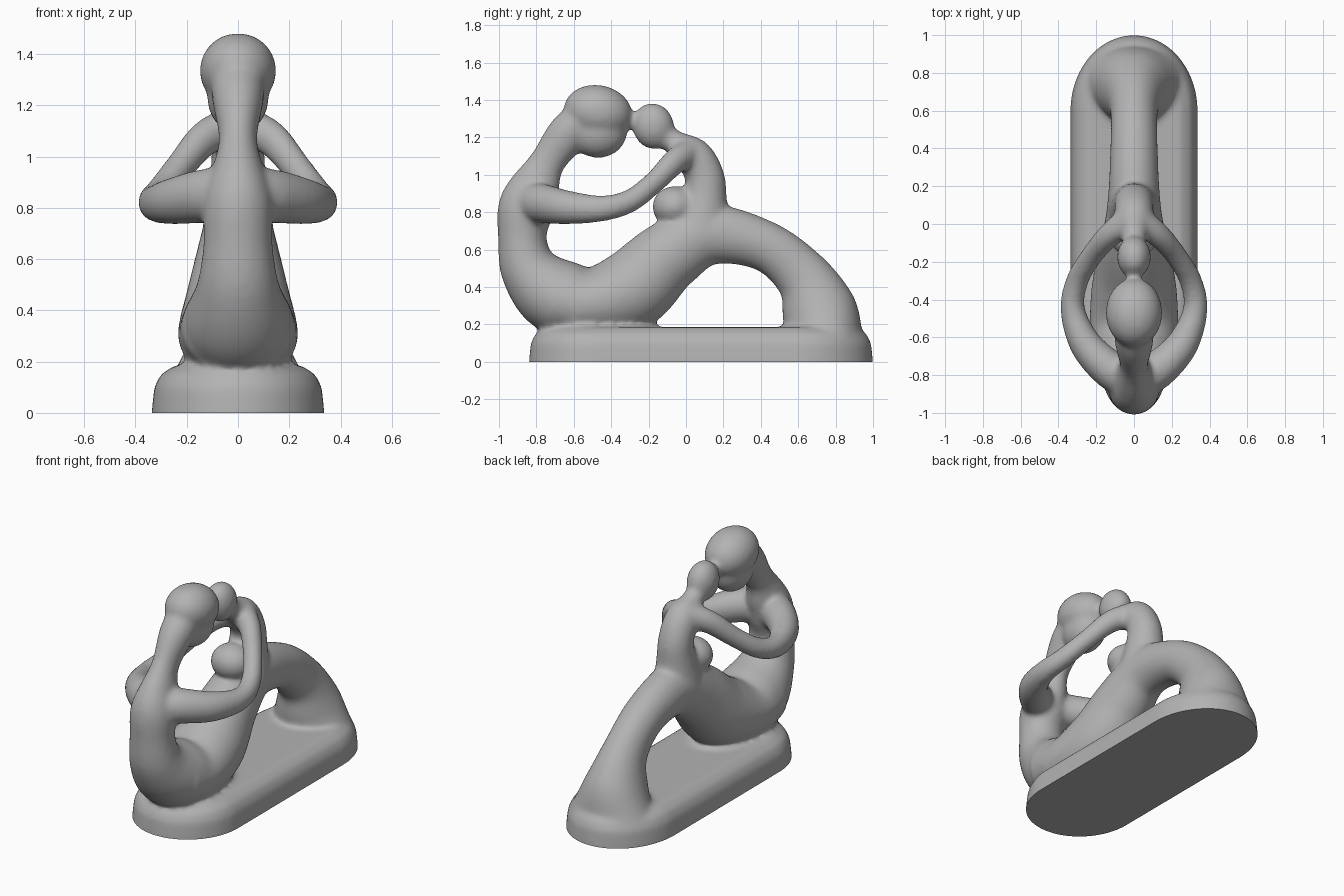
import bpy, bmesh, math
from mathutils import Vector

cube = bpy.data.objects.get("Cube")
if cube:
    bpy.data.objects.remove(cube, do_unlink=True)

bm = bmesh.new()
X, Z = Vector((1, 0, 0)), Vector((0, 0, 1))


def skin(rings):
    """Close a stack of equal rings into a solid."""
    loops = [[bm.verts.new(p) for p in ring] for ring in rings]
    faces = [bm.faces.new(loops[0][::-1]), bm.faces.new(loops[-1])]
    for a, b in zip(loops, loops[1:]):
        for i in range(len(a)):
            j = (i + 1) % len(a)
            faces.append(bm.faces.new((a[i], a[j], b[j], b[i])))
    bmesh.ops.recalc_face_normals(bm, faces=faces)


def spline(keys, steps=8):
    """Smooth curve through key rows."""
    k = [Vector(r) for r in keys]
    k = [k[0] * 2 - k[1]] + k + [k[-1] * 2 - k[-2]]
    out = []
    for a, b, c, d in zip(k, k[1:], k[2:], k[3:]):
        for s in range(steps):
            t = s / steps
            out.append((b * 2 + (c - a) * t + (a * 2 - b * 5 + c * 4 - d) * t ** 2
                        + (b * 3 - a - c * 3 + d) * t ** 3) / 2)
    return out + [k[-2]]


def sweep(keys, ref, sides=32):
    """Elliptical tube; rows are x, y, z, radius along ref, other radius."""
    rows = spline(keys)
    pts = [Vector(r[:3]) for r in rows]
    rings = []
    for i, (p, r) in enumerate(zip(pts, rows)):
        t = (pts[min(i + 1, len(pts) - 1)] - pts[max(i - 1, 0)]).normalized()
        a = (ref - t * ref.dot(t)).normalized()
        b = t.cross(a)
        angles = [math.tau * n / sides for n in range(sides)]
        rings.append([p + a * r[3] * math.cos(q) + b * r[4] * math.sin(q) for q in angles])
    skin(rings)


def central(rows):
    sweep([(0, *r) for r in rows], X)


def ball(center, radii, tilt=0):
    new = bmesh.ops.create_uvsphere(bm, u_segments=32, v_segments=20, radius=1)["verts"]
    c, s = math.cos(tilt), math.sin(tilt)
    for v in new:
        x, y, z = (v.co[i] * radii[i] for i in range(3))
        v.co = Vector((x, y * c - z * s, y * s + z * c)) + Vector(center)


# Oval plinth with a softened upper rim
def plinth_ring(z, inset, n=64):
    ring = []
    for i in range(n):
        q = math.tau * (i + 0.5) / n
        mid, ry = (0.6, 0.4) if math.sin(q) > 0 else (-0.48, 0.36)
        ring.append((math.cos(q) * (0.337 - inset), mid + math.sin(q) * (ry - inset), z))
    return ring


skin([plinth_ring(*r) for r in
      ((-0.08, 0), (0, 0), (0.1, 0.01), (0.15, 0.035), (0.185, 0.09))])

# Mother: neck, back and seat
central([(-0.5, 1.34, .11, .1), (-0.63, 1.22, .1, .11), (-0.74, 1.07, .075, .095),
         (-0.8, 0.95, .1, .13), (-0.855, 0.82, .135, .15), (-0.875, 0.66, .135, .13),
         (-0.84, 0.5, .16, .155), (-0.72, 0.37, .21, .2), (-0.55, 0.3, .235, .2)])
# Mother: thighs, raised knees and shins
central([(-0.72, 0.34, .22, .19), (-0.52, 0.31, .235, .19), (-0.3, 0.38, .22, .215),
         (-0.1, 0.56, .175, .19), (0.12, 0.68, .14, .165), (0.42, 0.62, .125, .135),
         (0.62, 0.46, .13, .15), (0.71, 0.28, .19, .2), (0.75, 0.1, .28, .2)])
# Mother: hair and face
ball((0, -0.47, 1.335), (.15, .185, .145), -0.2)
ball((0, -0.47, 1.23), (.12, .155, .14))
ball((0, -0.33, 1.3), (.05, .07, .05))

# Mother: arms reaching around the child
for side in (1, -1):
    sweep([(side * x, y, z, rv, rh) for x, y, z, rv, rh in (
        (0.02, -0.83, .85, .11, .11), (0.14, -0.76, .845, .105, .1),
        (0.26, -0.63, .825, .09, .085), (0.325, -0.45, .82, .07, .065),
        (0.3, -0.3, .86, .062, .06), (0.225, -0.17, .96, .06, .058),
        (0.13, -0.06, 1.07, .07, .065), (0.02, 0.02, 1.12, .08, .08))], Z)

# Child: torso, neck, lap and head
central([(0.08, 0.72, .14, .15), (0.1, 0.87, .115, .12), (0.1, 0.99, .105, .105),
         (0.04, 1.1, .1, .1), (-0.05, 1.165, .07, .07), (-0.15, 1.23, .055, .055)])
ball((0, -0.06, 0.83), (.13, .12, .11))
ball((0, -0.175, 1.26), (.09, .112, .125), 0.25)

# Fuse the parts into one smooth carving
mesh = bpy.data.meshes.new("sculpture")
bm.to_mesh(mesh)
bm.free()
statue = bpy.data.objects.new("mother_and_child_sculpture", mesh)
bpy.context.collection.objects.link(statue)
remesh = statue.modifiers.new("fuse", 'REMESH')
remesh.mode = 'VOXEL'
remesh.voxel_size = 0.014
soften = statue.modifiers.new("soften", 'SMOOTH')
soften.factor = 0.5
soften.iterations = 14
fused = bpy.data.meshes.new_from_object(
    statue.evaluated_get(bpy.context.evaluated_depsgraph_get()))
statue.modifiers.clear()
statue.data = fused
bpy.data.meshes.remove(mesh)

# Flat underside
bm = bmesh.new()
bm.from_mesh(fused)
cut = bmesh.ops.bisect_plane(bm, geom=bm.verts[:] + bm.edges[:] + bm.faces[:],
                             plane_co=(0, 0, 0), plane_no=(0, 0, -1), clear_outer=True)
rim = [e for e in cut["geom_cut"] if isinstance(e, bmesh.types.BMEdge)]
bmesh.ops.edgeloop_fill(bm, edges=rim)
bmesh.ops.recalc_face_normals(bm, faces=bm.faces[:])
bm.to_mesh(fused)
bm.free()

# Grey stone
stone = bpy.data.materials.new("grey_stone")
stone.use_nodes = True
grey = (0.45, 0.45, 0.45, 1)
stone.diffuse_color = grey
stone.node_tree.nodes["Principled BSDF"].inputs["Base Color"].default_value = grey
fused.materials.clear()
fused.materials.append(stone)

bpy.context.view_layer.objects.active = statue
statue.select_set(True)
bpy.ops.object.shade_smooth_by_angle(angle=math.radians(40))
